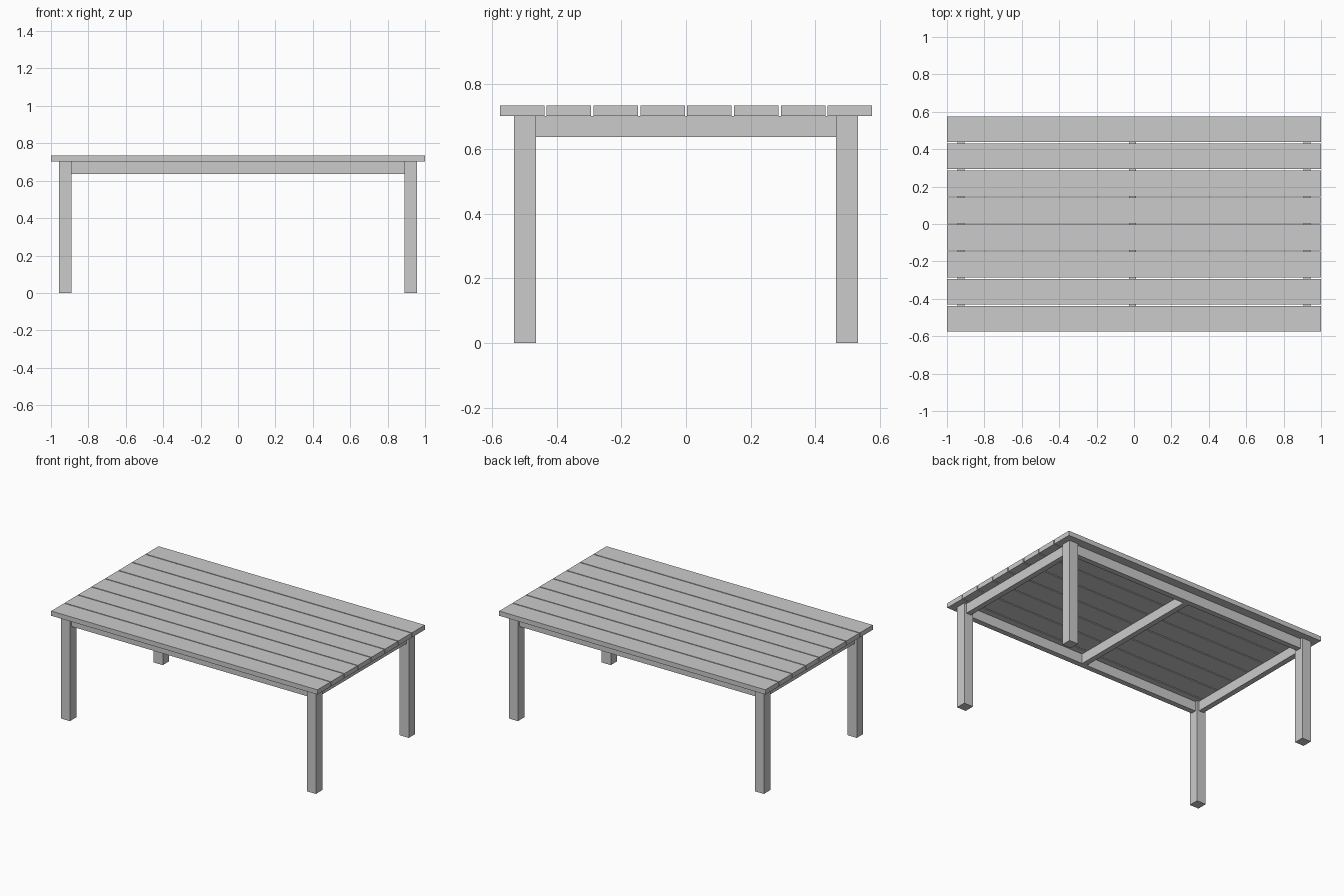
import bpy

# Remove the default cube
cube = bpy.data.objects.get("Cube")
if cube:
    bpy.data.objects.remove(cube, do_unlink=True)

# Single grey finish
GREY = (0.6, 0.6, 0.6, 1)
grey = bpy.data.materials.new("plain grey")
grey.use_nodes = True
grey.diffuse_color = GREY
grey.node_tree.nodes["Principled BSDF"].inputs["Base Color"].default_value = GREY


def box(name, x, y, z):
    """Add a box from (low, high) ranges on each axis."""
    bpy.ops.mesh.primitive_cube_add(
        size=1, location=[sum(r) / 2 for r in (x, y, z)])
    obj = bpy.context.object
    obj.name = name
    obj.scale = [r[1] - r[0] for r in (x, y, z)]
    bpy.ops.object.transform_apply(location=False, rotation=False, scale=True)
    obj.data.materials.append(grey)
    return obj


def around(centre, width):
    return centre - width / 2, centre + width / 2


TOP, UNDERSIDE, RAIL_BOTTOM = 0.735, 0.703, 0.637
HALF_DEPTH = 0.576
LEG_X, LEG_Y = 0.924, 0.498
LEG, RAIL = 0.068, 0.037
PLANKS, PLANK_WIDTH = 8, 0.138
rail_z = (RAIL_BOTTOM, UNDERSIDE)

# Table top planks
pitch = (2 * HALF_DEPTH - PLANK_WIDTH) / (PLANKS - 1)
for i in range(PLANKS):
    low = -HALF_DEPTH + i * pitch
    box(f"top_plank_{i + 1}", (-1, 1), (low, low + PLANK_WIDTH), (UNDERSIDE, TOP))

# Legs
for sx, side in ((1, "left"), (-1, "right")):
    for sy, end in ((-1, "front"), (1, "back")):
        box(f"{end}_{side}_leg", around(sx * LEG_X, LEG),
            around(sy * LEG_Y, LEG), (0, UNDERSIDE))

# Rails between the legs
inner_x, inner_y = LEG_X - LEG / 2, LEG_Y - LEG / 2
for sy, end in ((-1, "front"), (1, "back")):
    box(f"{end}_rail", (-inner_x, inner_x), around(sy * LEG_Y, RAIL), rail_z)
for sx, side in ((1, "left"), (-1, "right")):
    box(f"{side}_rail", around(sx * LEG_X, RAIL), (-inner_y, inner_y), rail_z)

# Middle cross beam
beam_y = LEG_Y - RAIL / 2
box("middle_beam", around(-0.009, RAIL), (-beam_y, beam_y), rail_z)
